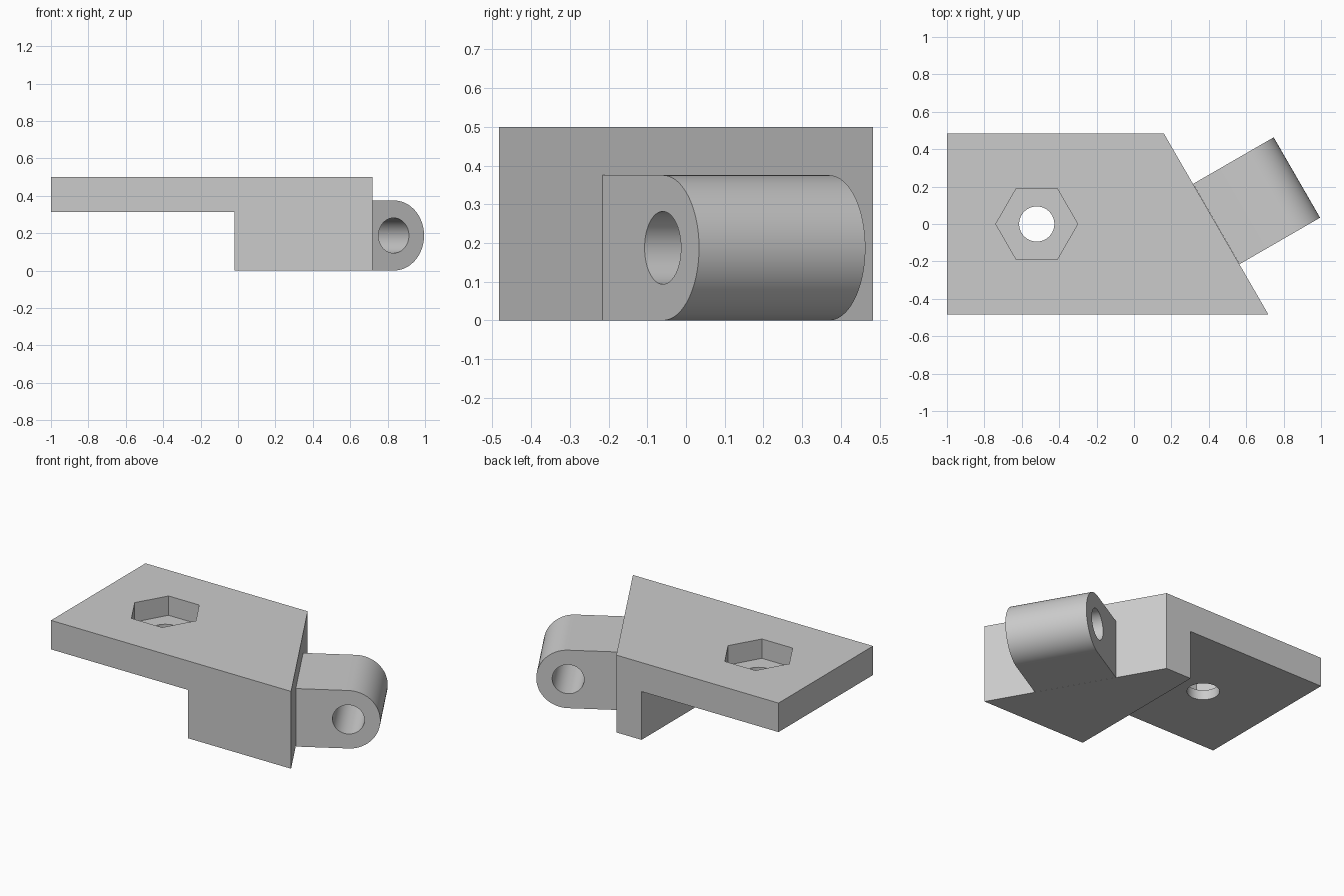
import bpy, bmesh, math
from mathutils import Matrix, Vector

cube = bpy.data.objects.get("Cube")
if cube:
    bpy.data.objects.remove(cube, do_unlink=True)

grey = bpy.data.materials.new("plain grey")
grey.use_nodes = True
colour = (0.6, 0.6, 0.6, 1)
grey.diffuse_color = colour
grey.node_tree.nodes["Principled BSDF"].inputs["Base Color"].default_value = colour


def prism(name, outline, offset):
    """Extrude a closed outline of 3D points along an offset."""
    bm = bmesh.new()
    face = bm.faces.new([bm.verts.new(p) for p in outline])
    moved = bmesh.ops.extrude_face_region(bm, geom=[face])["geom"]
    bmesh.ops.translate(bm, vec=offset, verts=[v for v in moved if isinstance(v, bmesh.types.BMVert)])
    bmesh.ops.recalc_face_normals(bm, faces=bm.faces)
    mesh = bpy.data.meshes.new(name)
    bm.to_mesh(mesh)
    bm.free()
    mesh.materials.append(grey)
    obj = bpy.data.objects.new(name, mesh)
    bpy.context.collection.objects.link(obj)
    return obj


def circle(radius, sides):
    return [(radius * math.cos(2 * math.pi * i / sides), radius * math.sin(2 * math.pi * i / sides))
            for i in range(sides)]


def boolean(target, tool, operation):
    """Apply a boolean and discard the tool."""
    tool.hide_render = True
    mod = target.modifiers.new("boolean", "BOOLEAN")
    mod.operation, mod.solver, mod.object = operation, "EXACT", tool
    bpy.context.view_layer.objects.active = target
    bpy.ops.object.modifier_apply(modifier=mod.name)
    bpy.data.objects.remove(tool, do_unlink=True)


def smooth(obj):
    bpy.ops.object.select_all(action="DESELECT")
    obj.select_set(True)
    bpy.context.view_layer.objects.active = obj
    bpy.ops.object.shade_smooth_by_angle(angle=math.radians(30))


# Stepped body: L-shaped side profile, cut off by a slanted end
FRONT, BACK, TOP, STEP = -0.483, 0.483, 0.5, 0.3125
profile = [(-1, TOP), (-1, STEP), (-0.02, STEP), (-0.02, 0), (0.718, 0), (0.718, TOP)]
body = prism("stepped_body", [(x, FRONT, z) for x, z in profile], (0, BACK - FRONT, 0))
slant = [(0.718, FRONT), (1.5, FRONT), (1.5, BACK + 0.1), (0.718 - (BACK + 0.1 - FRONT) / math.sqrt(3), BACK + 0.1)]
slant[0] = (0.718 + 0.1 / math.sqrt(3), FRONT - 0.1)
slant[1] = (1.5, FRONT - 0.1)
boolean(body, prism("slant_cutter", [(x, y, -0.1) for x, y in slant], (0, 0, 1)), "DIFFERENCE")

# Hexagonal nut pocket and bolt hole
for name, radius, sides, bottom in (("nut_cutter", 0.219, 6, 0.375), ("bolt_cutter", 0.094, 64, 0.2)):
    ring = [(x - 0.52, y, bottom) for x, y in circle(radius, sides)]
    boolean(body, prism(name, ring, (0, 0, 0.5)), "DIFFERENCE")
smooth(body)

# Round-ended hinge lug, modelled along x and turned to face out of the slanted end
R, REACH, WIDTH = 0.1875, 0.31, 0.496
arc = [(REACH + R * math.cos(a), 0, R + R * math.sin(a))
       for a in (math.pi * (i / 40 - 0.5) for i in range(41))]
lug = prism("hinge_lug", [(0, 0, 0)] + arc + [(0, 0, 2 * R)], (0, WIDTH, 0))
pin = [(REACH + x, -0.1, R + z) for x, z in circle(0.094, 64)]
boolean(lug, prism("pin_cutter", pin, (0, WIDTH + 0.2, 0)), "DIFFERENCE")
lug.data.transform(Matrix.Translation(Vector((0.564, -0.215, 0))) @ Matrix.Rotation(math.radians(30), 4, "Z"))
smooth(lug)
